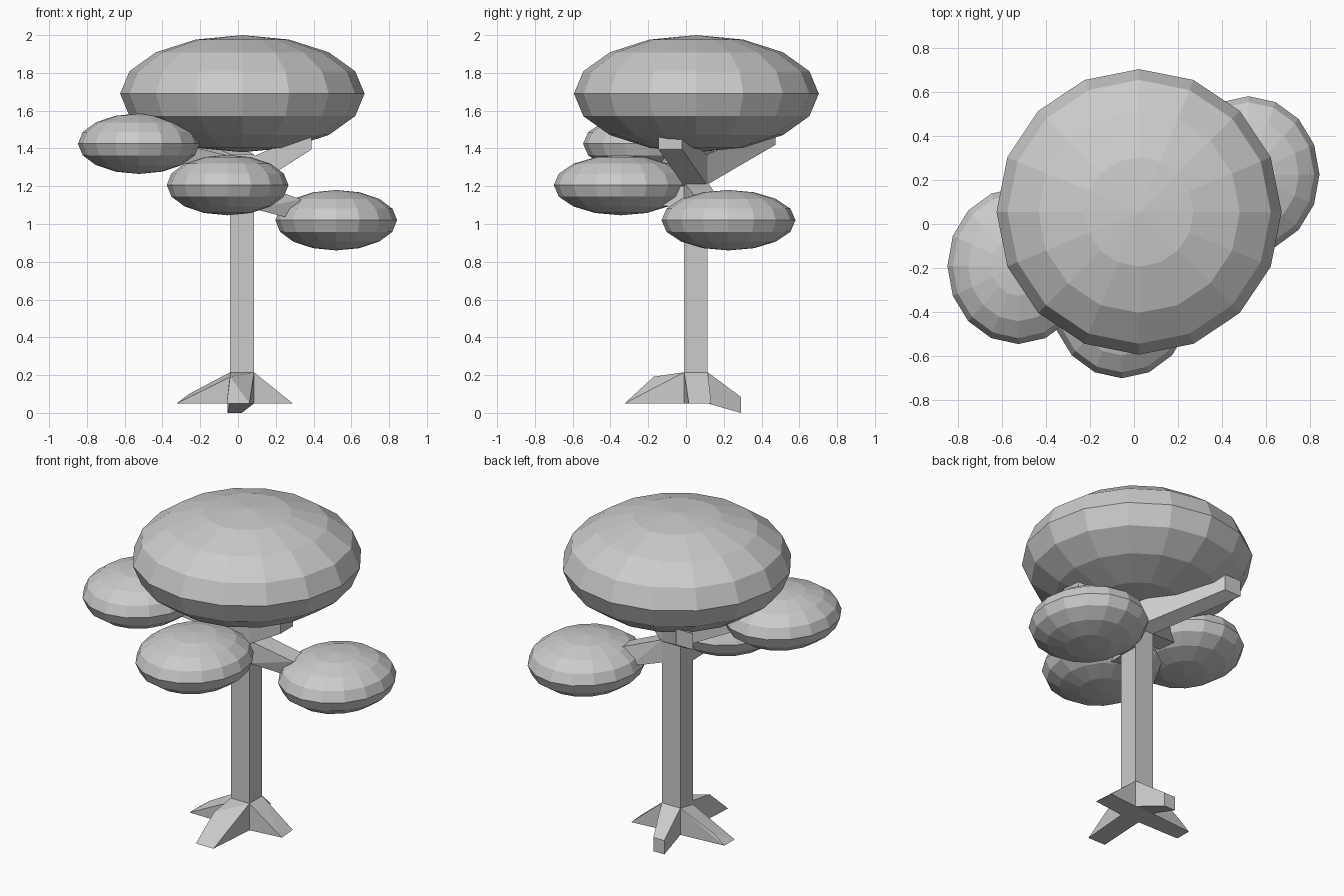
import bpy, bmesh
from mathutils import Matrix, Vector

if "Cube" in bpy.data.objects:
    bpy.data.objects.remove(bpy.data.objects["Cube"])


def finish(bm, name):
    bmesh.ops.recalc_face_normals(bm, faces=bm.faces[:])
    mesh = bpy.data.meshes.new(name)
    bm.to_mesh(mesh)
    bm.free()
    obj = bpy.data.objects.new(name, mesh)
    bpy.context.collection.objects.link(obj)
    return obj


def block(name, points):
    """Faceted convex solid around a few corner points."""
    bm = bmesh.new()
    for p in points:
        bm.verts.new(p)
    res = bmesh.ops.convex_hull(bm, input=bm.verts[:])
    loose = [v for v in bm.verts if not v.link_faces]
    bmesh.ops.delete(bm, geom=loose, context='VERTS')
    bmesh.ops.dissolve_limit(bm, angle_limit=0.02, verts=bm.verts[:], edges=bm.edges[:])
    return finish(bm, name)


def leaf_cluster(name, center, radii):
    bm = bmesh.new()
    bmesh.ops.create_uvsphere(bm, u_segments=16, v_segments=8, radius=1)
    bm.transform(Matrix.Translation(Vector(center)) @ Matrix.Diagonal((*radii, 1)))
    return finish(bm, name)


def rect_x(x, y0, y1, z0, z1):
    return [(x, y, z) for y in (y0, y1) for z in (z0, z1)]


def rect_y(y, x0, x1, z0, z1):
    return [(x, y, z) for x in (x0, x1) for z in (z0, z1)]


# Trunk extents
X0, X1, Y0, Y1 = -0.042, 0.085, -0.01, 0.115
BASE, FLARE, TOP = 0.05, 0.215, 1.37

# Foliage
leaf_cluster("crown_foliage", (0.023, 0.055, 1.69), (0.647, 0.648, 0.31))
small = (0.322, 0.355, 0.16)
leaf_cluster("left_foliage", (-0.525, -0.19, 1.425), small)
leaf_cluster("front_foliage", (-0.055, -0.345, 1.206), small)
leaf_cluster("right_foliage", (0.52, 0.225, 1.02), small)

# Trunk
block("trunk", rect_x(X0, Y0, Y1, BASE, TOP) + rect_x(X1, Y0, Y1, BASE, TOP))

# Roots
front_face = rect_y(Y0, X0, X1, BASE, FLARE)
back_face = rect_y(Y1, X0, X1, BASE, FLARE)
left_face = rect_x(X0, Y0, Y1, BASE, FLARE)
right_face = rect_x(X1, Y0, Y1, BASE, FLARE)
block("front_root", front_face + [(-0.042, -0.17, 0.192),
                                  (-0.06, -0.325, BASE), (0.06, -0.325, BASE)])
block("right_root", right_face + [(0.29, 0.015, BASE), (0.28, 0.134, BASE)])
block("left_root", left_face[:1] + [(X0, Y0, 0.19)] + left_face[2:]
      + [(-0.26, 0.09, 0.10), (-0.325, -0.01, BASE), (-0.325, 0.09, BASE)])
block("back_root", back_face + rect_y(0.29, -0.055, 0.02, 0.0, 0.085))

# Branches
block("upper_right_branch", rect_x(X1, Y0, Y1, 1.20, 1.36)
      + rect_x(0.39, -0.145, -0.02, 1.395, 1.49))
block("lower_right_branch", rect_x(X1, Y0, Y1, 1.08, 1.22)
      + [(0.335, 0.06, 1.13), (0.335, 0.175, 1.13),
         (0.256, 0.06, 1.035), (0.256, 0.175, 1.035)])
block("back_branch", rect_y(Y1, X0, X1, 1.21, 1.37)
      + rect_y(0.475, -0.38, -0.265, 1.42, 1.52))
block("left_branch", rect_x(X0, Y0, Y1, 1.21, 1.36)
      + rect_x(-0.33, -0.15, -0.04, 1.33, 1.43))
block("front_branch", rect_y(Y0, X0, X1, 1.08, 1.20)
      + rect_y(-0.14, -0.06, 0.06, 1.10, 1.20))
